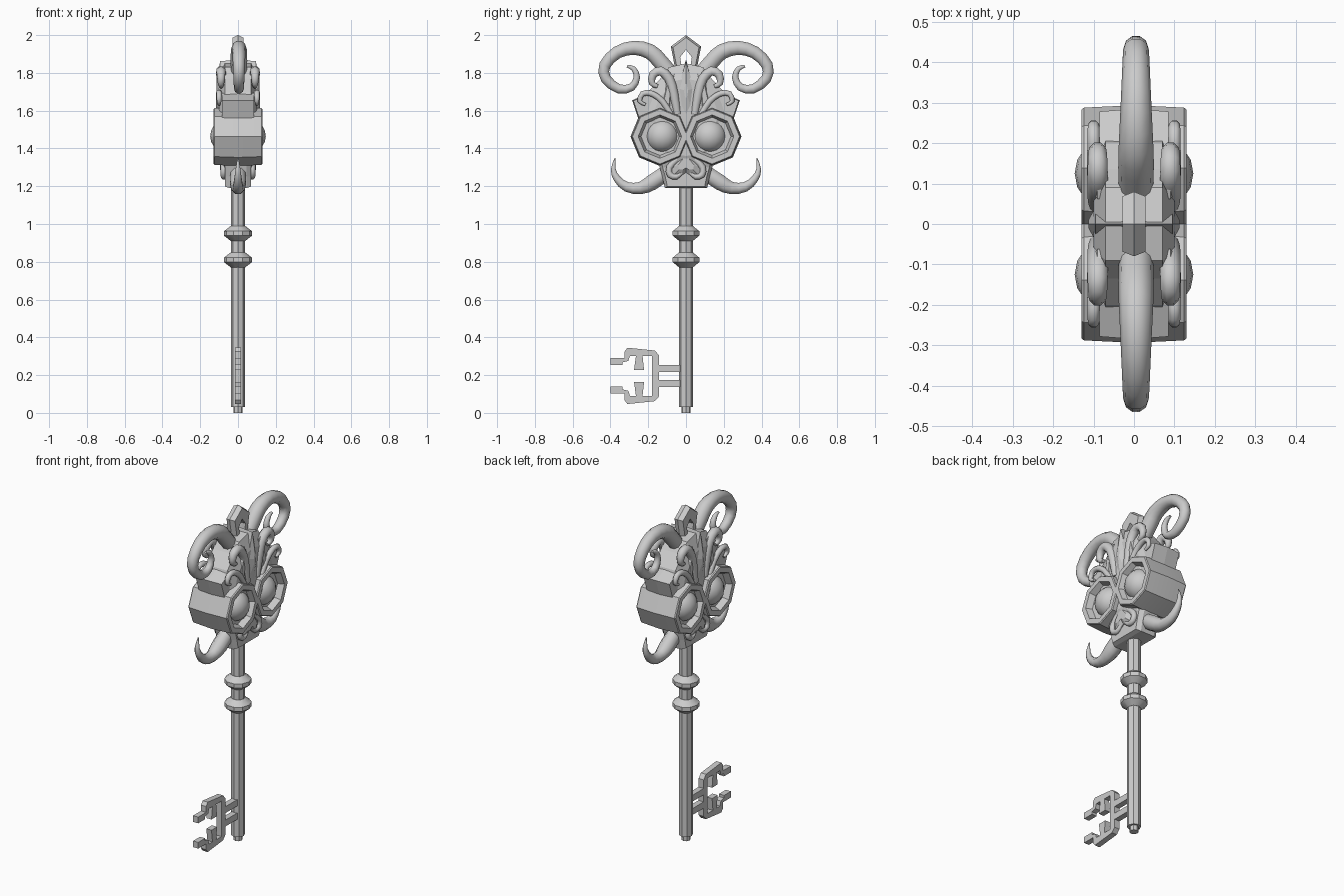
import bpy, bmesh, math
from mathutils import Vector

if "Cube" in bpy.data.objects:
    bpy.data.objects.remove(bpy.data.objects["Cube"])


def finish(name, bm, mirror=(False, False), smooth=None):
    bmesh.ops.recalc_face_normals(bm, faces=bm.faces)
    me = bpy.data.meshes.new(name)
    bm.to_mesh(me)
    bm.free()
    ob = bpy.data.objects.new(name, me)
    bpy.context.collection.objects.link(ob)
    if any(mirror):
        m = ob.modifiers.new("mirror", 'MIRROR')
        m.use_axis = (mirror[0], mirror[1], False)
    if smooth:
        bpy.ops.object.select_all(action='DESELECT')
        ob.select_set(True)
        bpy.context.view_layer.objects.active = ob
        bpy.ops.object.shade_smooth_by_angle(angle=math.radians(smooth))
    return ob


def skin(bm, rings, caps=(True, True)):
    """Join rings of points with quads."""
    vs = [[bm.verts.new(p) for p in r] for r in rings]
    n = len(vs[0])
    for a, b in zip(vs, vs[1:]):
        for i in range(n):
            j = (i + 1) % n
            bm.faces.new((a[i], a[j], b[j], b[i]))
    if caps[0]:
        bm.faces.new(vs[0])
    if caps[1]:
        bm.faces.new(vs[-1])


def plate(name, half, layers, symmetric=True, mirror=(False, False)):
    """Outline in y,z stacked along x; layers are (x, scale)."""
    pts = list(half)
    if symmetric:
        pts += [(-y, z) for y, z in reversed(half) if y != 0]
    cy = 0 if symmetric else sum(p[0] for p in pts) / len(pts)
    zs = [p[1] for p in pts]
    cz = (max(zs) + min(zs)) / 2
    bm = bmesh.new()
    skin(bm, [[(x, cy + (y - cy) * s, cz + (z - cz) * s) for y, z in pts]
              for x, s in layers])
    return finish(name, bm, mirror)


def lathe(name, prof, axis, centre, sides, mirror=(False, False), caps=(True, True), smooth=35):
    """Profile of (along axis, radius) turned about x or z."""
    rings = []
    for h, r in prof:
        ring = []
        for i in range(sides):
            a = 2 * math.pi * i / sides
            c, s = r * math.cos(a), r * math.sin(a)
            p = (h, c, s) if axis == 'x' else (c, s, h)
            ring.append(Vector(p) + Vector(centre))
        rings.append(ring)
    bm = bmesh.new()
    skin(bm, rings, caps)
    return finish(name, bm, mirror, smooth)


def horn(name, pts, x, mirror, sides=8, steps=2):
    """Tapered tube through (y, z, radius) points in the plane x."""
    P = [Vector(p) for p in pts]
    P = [2 * P[0] - P[1]] + P + [2 * P[-1] - P[-2]]
    path = []
    for i in range(1, len(P) - 2):
        a, b, c, d = P[i - 1:i + 3]
        for k in range(steps):
            t = k / steps
            path.append(0.5 * (2 * b + (c - a) * t + (2 * a - 5 * b + 4 * c - d) * t * t
                               + (3 * b - a - 3 * c + d) * t ** 3))
    path.append(P[-2])
    rings = []
    for i, p in enumerate(path):
        d = path[min(i + 1, len(path) - 1)] - path[max(i - 1, 0)]
        d = Vector((d.x, d.y)).normalized()
        ring = []
        for k in range(sides):
            a = 2 * math.pi * (k + 0.5) / sides
            u, v = p.z * math.cos(a), p.z * math.sin(a)
            ring.append((x + v, p.x - d.y * u, p.y + d.x * u))
        rings.append(ring)
    bm = bmesh.new()
    skin(bm, rings)
    return finish(name, bm, mirror, 50)


Y, XY = (False, True), (True, True)

# shaft with tip and two collars
lathe("shaft", [(0, .025), (.03, .025), (.03, .038), (1.22, .038)], 'z', (0, 0, 0), 8)
for i, z in enumerate((.81, .95)):
    lathe(f"collar_{i}", [(z - .04, .038), (z - .012, .074), (z + .012, .074), (z + .04, .038)],
          'z', (0, 0, 0), 10)

# key bit: two stems and mirrored ward halves
upper = [(-.143, .196), (-.143, .305), (-.165, .33), (-.31, .345), (-.325, .325), (-.325, .29),
         (-.4, .29), (-.4, .253), (-.335, .253), (-.335, .268), (-.305, .275), (-.297, .302),
         (-.265, .302), (-.275, .228), (-.222, .228), (-.23, .302), (-.18, .302), (-.18, .196)]
flat = [(-.017, 1), (.017, 1)]
plate("ward_upper", upper, flat, False)
plate("ward_lower", [(y, .392 - z) for y, z in upper], flat, False)
for i, z in enumerate((.155, .235)):
    plate(f"stem_{i}", [(-.15, z - .019), (-.03, z - .019), (-.03, z + .019), (-.15, z + .019)],
          flat, False)

# skull, brow wedges, forehead ridge
plate("skull", [(0, 1.85), (.09, 1.83), (.135, 1.77), (.2, 1.70), (.235, 1.6), (.2, 1.42), (.12, 1.3), (0, 1.28)],
      [(-.1, .72), (-.07, 1), (.07, 1), (.1, .72)])
plate("brow_wedge", [(.285, 1.655), (.18, 1.7), (.1, 1.58), (.25, 1.55)],
      [(-.085, .92), (0, 1), (.085, .92)], False, Y)
plate("forehead_ridge", [(0, 1.87), (.045, 1.72), (.03, 1.6), (0, 1.54)],
      [(0, 1), (.095, .95), (.112, .25)], True, (True, False))
plate("side_ridge", [(.06, 1.8), (.09, 1.81), (.12, 1.68), (.14, 1.6), (.08, 1.58)],
      [(0, 1), (.09, .95), (.105, .5)], False, XY)

# crown spike with arched opening
plate("crown_spike", [(0, 2.0), (.08, 1.94), (.055, 1.81), (.025, 1.81), (.036, 1.88), (0, 1.925)],
      [(-.028, .86), (0, 1), (.028, .86)])

# eye drums and eyeballs
lathe("eye_drum", [(0, .156), (.124, .15), (.13, .145), (.13, .115), (.095, .1), (.09, .02)],
      'x', (0, .138, 1.463), 8, XY, (False, True), 30)
bm = bmesh.new()
bmesh.ops.create_uvsphere(bm, u_segments=16, v_segments=10, radius=.09)
bmesh.ops.translate(bm, verts=bm.verts, vec=(.057, .125, 1.465))
eye = finish("eyeball", bm, XY, 60)
eye.modifiers["mirror"].use_clip = False

# jaw, snout and nostril curls
plate("jaw", [(0, 1.34), (.15, 1.34), (.125, 1.25), (.112, 1.19), (0, 1.19)],
      [(-.07, .88), (-.045, 1), (.045, 1), (.07, .88)])
plate("snout", [(0, 1.4), (.035, 1.36), (.085, 1.3), (.075, 1.25), (.03, 1.25), (0, 1.27)],
      [(0, 1), (.075, .95), (.095, .5)], True, (True, False))
horn("nostril_curl", [(.015, 1.37, .014), (.05, 1.34, .017), (.088, 1.30, .018), (.085, 1.26, .018),
                      (.05, 1.25, .015), (.02, 1.275, .01)], .075, XY)

# ram horns, tusks and brow curls
horn("ram_horn", [(.075, 1.79, .042), (.138, 1.862, .044), (.19, 1.912, .043), (.275, 1.933, .039),
                  (.365, 1.908, .035), (.43, 1.84, .032), (.425, 1.77, .029), (.355, 1.715, .026),
                  (.287, 1.725, .022), (.26, 1.778, .018), (.278, 1.822, .014), (.312, 1.836, .007)],
     .005, Y, 10)
horn("tusk", [(.1, 1.275, .042), (.18, 1.22, .045), (.243, 1.19, .035), (.315, 1.197, .028),
              (.365, 1.24, .021), (.385, 1.29, .014), (.375, 1.35, .003)], 0, Y)
horn("brow_curl", [(.045, 1.58, .02), (.065, 1.69, .026), (.09, 1.77, .027), (.135, 1.81, .027),
                   (.175, 1.79, .024), (.18, 1.745, .018), (.15, 1.728, .011)], .09, XY)
horn("small_curl", [(.08, 1.58, .016), (.125, 1.65, .017), (.18, 1.69, .017), (.23, 1.69, .016),
                    (.245, 1.65, .013), (.215, 1.632, .008)], .1, XY)
